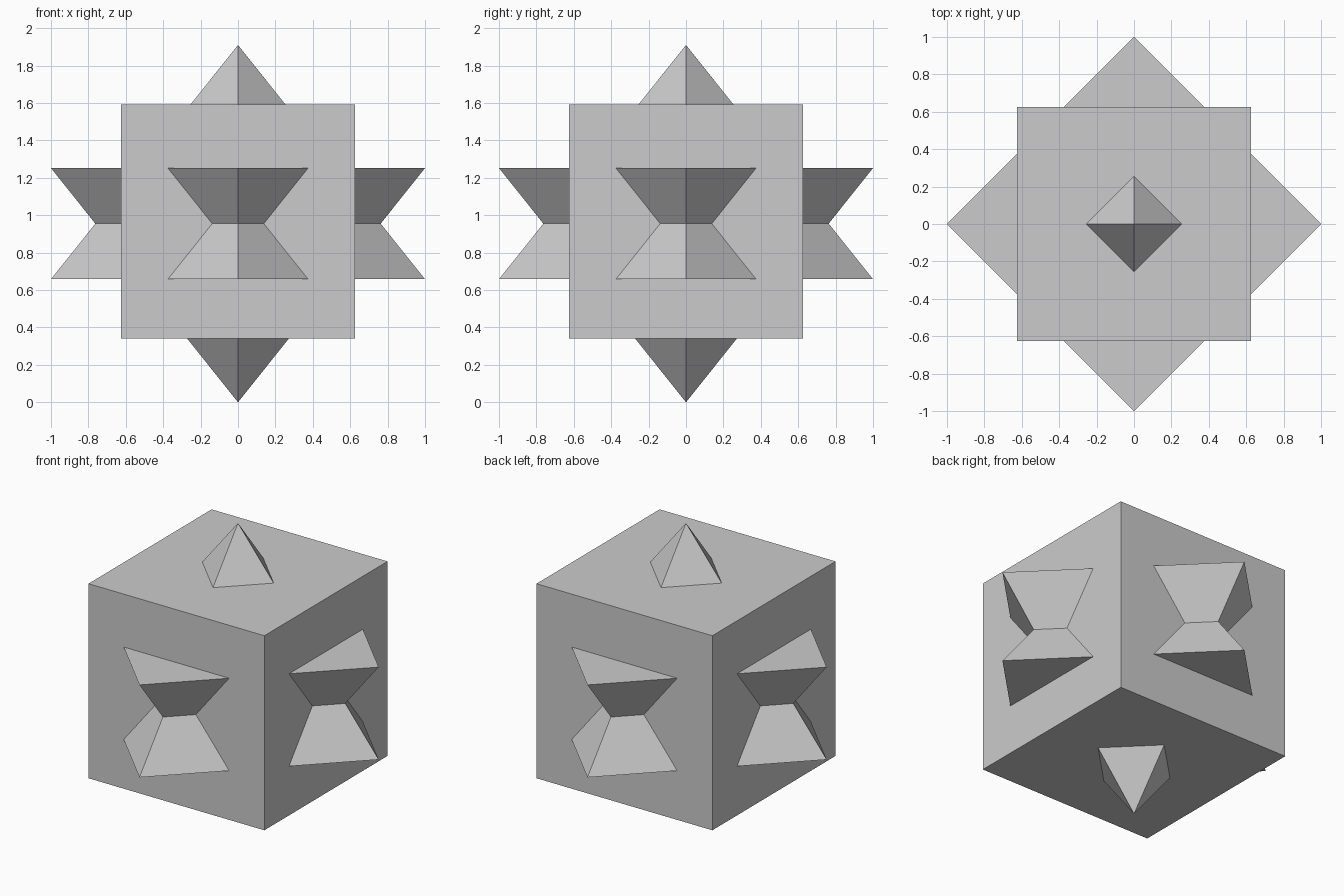
import bpy
import math

if "Cube" in bpy.data.objects:
    bpy.data.objects.remove(bpy.data.objects["Cube"])

HEIGHT = 1.252   # pyramid height
TOP = 1.91       # overall height


def pyramid(name, z_mid, flip):
    # four-sided cone with its corners on the x and y axes
    bpy.ops.mesh.primitive_cone_add(
        vertices=4, radius1=1.0, radius2=0.0, depth=HEIGHT,
        location=(0, 0, z_mid), rotation=(math.pi if flip else 0, 0, 0))
    bpy.context.object.name = name


# Central cube
bpy.ops.mesh.primitive_cube_add(size=1.25, location=(0, 0, 0.967))
bpy.context.object.name = "central_cube"

# Two interlocking pyramids, one upright and one inverted
pyramid("upright_pyramid", TOP - HEIGHT / 2, False)
pyramid("inverted_pyramid", HEIGHT / 2, True)
